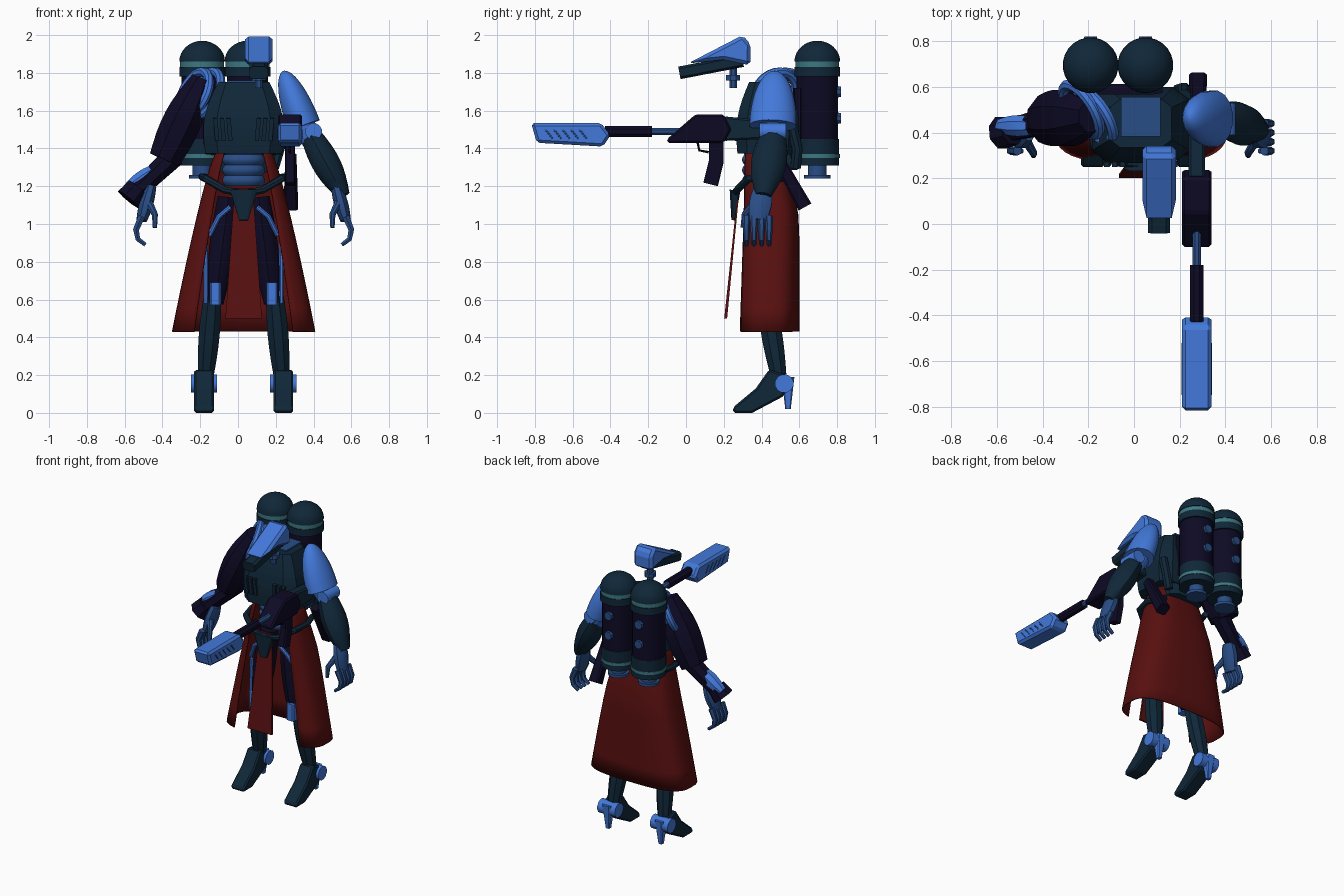
import bpy, bmesh, math
from mathutils import Vector

if "Cube" in bpy.data.objects:
    bpy.data.objects.remove(bpy.data.objects["Cube"])

CENTER = .03  # the body stands slightly to its left; parts are placed from here


def material(name, *rgb):
    mat = bpy.data.materials.new(name)
    mat.use_nodes = True
    mat.diffuse_color = (*rgb, 1)
    mat.node_tree.nodes["Principled BSDF"].inputs["Base Color"].default_value = (*rgb, 1)
    return mat


BLUE = material("bright blue", .055, .19, .7)
MID = material("muted blue", .022, .075, .24)
TEAL = material("dark teal", .005, .02, .04)
NAVY = material("dark navy", .004, .003, .018)
RED = material("dark red", .1, .005, .005)
PALE = material("pale teal", .045, .19, .22)


def shade(angle=40):
    bpy.ops.object.shade_smooth_by_angle(angle=math.radians(angle))


def finish(name, bm, mat, both=False, smooth=True):
    """Turn the bmesh into an object; both adds the opposite side."""
    bmesh.ops.recalc_face_normals(bm, faces=bm.faces)
    mesh = bpy.data.meshes.new(name)
    bm.to_mesh(mesh)
    bm.free()
    mesh.materials.append(mat)
    obj = bpy.data.objects.new(name, mesh)
    obj.location.x = CENTER
    bpy.context.collection.objects.link(obj)
    bpy.ops.object.select_all(action='DESELECT')
    obj.select_set(True)
    bpy.context.view_layer.objects.active = obj
    if smooth:
        shade()
    if both:
        obj.modifiers.new("opposite side", 'MIRROR')
    return obj


def signed_power(value, power):
    return math.copysign(abs(value) ** power, value)


def bridge(bm, rows, closed):
    for low, high in zip(rows, rows[1:]):
        count = len(low)
        for k in range(count if closed else count - 1):
            j = (k + 1) % count
            bm.faces.new((low[k], low[j], high[j], high[k]))


def tube(name, mat, *points, r, end=None, swell=0, depth=1, sides=8,
         square=1, dome=False, **options):
    """Loft along points from radius r to end, with a swollen middle or a domed tip."""
    points = [Vector(p) for p in points]
    end = r if end is None else end
    if swell or dome:
        points = [points[0].lerp(points[-1], math.sin(k * math.pi / 16)) if dome
                  else points[0].lerp(points[-1], k / 8) for k in range(9)]
    way = (points[-1] - points[0]).normalized()
    reference = Vector((0, 0, 1)) if abs(way.y) > .7 else Vector((0, 1, 0))
    bm = bmesh.new()
    rings = []
    last = len(points) - 1
    for i, point in enumerate(points):
        t = i / last
        along = (points[min(i + 1, last)] - points[max(i - 1, 0)]).normalized()
        across = along.cross(reference).normalized()
        up = across.cross(along)
        radius = r + (end - r) * t + swell * math.sin(math.pi * t)
        if dome:
            radius = r * max(math.cos(t * math.pi / 2), .05)
        ring = []
        for k in range(sides):
            angle = math.tau * (k + .5) / sides
            u = signed_power(math.cos(angle), square)
            v = signed_power(math.sin(angle), square) * depth
            ring.append(bm.verts.new(point + (across * u + up * v) * radius))
        rings.append(ring)
    bridge(bm, rings, closed=True)
    bm.faces.new(rings[0])
    bm.faces.new(rings[-1])
    return finish(name, bm, mat, **options)


def prism(name, mat, *outline, x, half, bevel=.01, **options):
    """Extrude a side outline of (y, z) points across x."""
    bm = bmesh.new()
    rings = [[bm.verts.new((side, *p)) for p in outline] for side in (x - half, x + half)]
    bridge(bm, rings, closed=True)
    for ring in rings:
        bm.faces.new(ring)
    obj = finish(name, bm, mat, smooth=False, **options)
    modifier = obj.modifiers.new("bevel", 'BEVEL')
    modifier.width, modifier.segments = bevel, 1
    return obj


# Torso
tube("chest", TEAL, (0, .43, 1.37), (0, .44, 1.75), r=.21, end=.14, swell=.04,
     depth=.78, square=.45, smooth=False)
tube("neck_plate", MID, (0, .47, 1.75), (0, .47, 1.76), r=.09, sides=4, square=.1)
for k in range(3):
    x = .07 + .035 * k
    tube("chest_rib", TEAL, (x, .27, 1.44), (x + .01, .26, 1.56), r=.012, sides=4,
         square=.2, both=True, smooth=False)
for k in range(4):
    z = 1.2 + .055 * k
    tube("abdomen_band", MID, (0, .41, z), (0, .41, z + .06), r=.1, swell=.015,
         sides=16, square=.8)
tube("lower_back", TEAL, (0, .5, 1.28), (0, .49, 1.4), r=.14, depth=.7, square=.5)
tube("back_plate", NAVY, (-.06, .59, 1.42), (-.06, .59, 1.72), r=.16, depth=.15,
     square=.4, smooth=False)

# Skirt, open at the front
bm = bmesh.new()
rows = []
for i in range(9):
    t = i / 8
    width = .135 + .245 * t ** .8
    front = .3 - .035 * t
    back = .52 + .08 * min(1, 2.5 * t)
    row = []
    for k in range(31):
        angle = .6 + (math.tau - 1.2) * k / 30
        x = width * signed_power(math.sin(angle), .65)
        y = signed_power(math.cos(angle), .65)
        row.append(bm.verts.new((x, (front + back) / 2 - (back - front) / 2 * y, 1.42 - .99 * t)))
    rows.append(row)
bridge(bm, rows, closed=False)
skirt = finish("skirt", bm, RED)
skirt.modifiers.new("thickness", 'SOLIDIFY').thickness = .008
tube("front_cloth", RED, (0, .28, 1.19), (0, .21, .5), r=.05, end=.1, depth=.08,
     sides=4, square=.1, smooth=False)

# Belt
tube("belt", TEAL, (0, .26, 1.16), (.1, .27, 1.18), (.2, .33, 1.24), (.22, .43, 1.25),
     (.17, .56, 1.24), r=.02, both=True)
tube("buckle", TEAL, (0, .26, 1.18), (0, .25, 1.02), r=.075, end=.025, depth=.4,
     square=.5, smooth=False)

# Legs
tube("thigh", NAVY, (.08, .43, 1.14), (.15, .41, .58), r=.06, end=.045, swell=.02,
     depth=1.15, sides=10, both=True)
tube("hip_strip", BLUE, (.07, .33, 1.09), (.13, .33, 1.04), (.18, .36, .94), r=.014, both=True)
tube("thigh_strip", BLUE, (.2, .4, .9), (.2, .39, .58), r=.013, both=True)
tube("knee", BLUE, (.15, .36, .69), (.15, .36, .57), r=.03, square=.4, both=True)
tube("shin", TEAL, (.165, .42, .62), (.2, .49, .2), r=.05, end=.045, swell=.012, both=True)
prism("foot", TEAL, (.44, .23), (.53, .2), (.52, .09), (.35, 0), (.25, 0), (.25, .03),
      (.37, .13), x=.21, half=.052, both=True)
tube("ankle", BLUE, (.14, .52, .155), (.28, .52, .155), r=.05, sides=12, both=True)
tube("heel", BLUE, (.21, .54, .19), (.21, .54, .02), r=.035, end=.015, square=.4, both=True)

# Hands
tube("palm", MID, (.49, .41, 1.2), (.54, .38, 1.02), r=.03, depth=1.6, swell=.01, both=True)
for k in range(4):
    y = .32 + .04 * k
    tube("finger", MID, (.54, y, 1.04), (.57, y, .97), (.56, y, .92), (.52, y, .89),
         r=.021, end=.012, sides=6, both=True)
tube("thumb", MID, (.5, .36, 1.11), (.47, .31, 1.05), (.47, .3, .98), r=.022, end=.012, both=True)

# Left arm with a rounded shoulder guard
tube("shoulder_guard", BLUE, (.32, .46, 1.52), (.21, .47, 1.81), r=.09, depth=1.4,
     dome=True, sides=16)
tube("left_upper_arm", BLUE, (.27, .46, 1.6), (.37, .46, 1.42), r=.08, end=.05, sides=12)
tube("left_elbow", BLUE, (.37, .39, 1.49), (.37, .53, 1.49), r=.045, sides=12)
tube("left_forearm", TEAL, (.36, .46, 1.46), (.53, .41, 1.15), r=.06, end=.035,
     swell=.03, depth=1.2, sides=10)

# Right arm with sleeve, cuff and shoulder hoops
tube("sleeve", NAVY, (-.22, .47, 1.77), (-.42, .46, 1.34), r=.06, end=.09, swell=.035,
     depth=1.2, smooth=False)
tube("right_forearm", NAVY, (-.37, .46, 1.36), (-.58, .41, 1.16), r=.065, end=.05)
tube("cuff", NAVY, (-.56, .41, 1.19), (-.61, .4, 1.13), r=.065, end=.075, smooth=False)
tube("forearm_panel", BLUE, (-.44, .43, 1.3), (-.62, .43, 1.18), r=.03, swell=.02)
for k in range(2):
    lean = Vector((-.8, -.5, .4)).to_track_quat('Z', 'Y').to_euler()
    bpy.ops.mesh.primitive_torus_add(
        major_radius=.125, minor_radius=.025, major_segments=24, minor_segments=8,
        location=(CENTER - .2 - .06 * k, .47 + .03 * k, 1.69), rotation=lean)
    hoop = bpy.context.object
    hoop.name = "shoulder_hoop"
    hoop.data.materials.append(BLUE)
    shade()

# Back tanks, stacked from bands
for x in (-.22, .02):
    for name, mat, radius, low, high in (
            ("tank_outlet", MID, .07, 1.24, 1.26), ("tank_neck", MID, .05, 1.25, 1.32),
            ("tank_base", TEAL, .115, 1.31, 1.45), ("tank_base_ring", PALE, .12, 1.35, 1.37),
            ("tank_body", NAVY, .11, 1.44, 1.8), ("tank_collar", TEAL, .122, 1.78, 1.83),
            ("tank_ring", PALE, .117, 1.83, 1.86)):
        tube(name, mat, (x, .695, low), (x, .695, high), r=radius, sides=24)
    tube("tank_dome", TEAL, (x, .695, 1.86), (x, .695, 1.97), r=.122, dome=True, sides=24)
    for z in (1.56, 1.7):
        tube("valve", MID, (x, .78, z), (x, .82, z), r=.035, end=.03)

# Head
prism("head_shell", BLUE, (.01, 1.85), (.3, 2), (.343, 1.95), (.34, 1.84), (.2, 1.87),
      x=.08, half=.073, bevel=.018)
tube("visor", TEAL, (.08, -.035, 1.8), (.08, .3, 1.865), r=.05, depth=.7, square=.5, smooth=False)
tube("neck_joint", MID, (.08, .25, 1.85), (.08, .25, 1.72), r=.022)
tube("neck_collar", MID, (.08, .25, 1.79), (.08, .25, 1.76), r=.04)

# Rifle
GUN = .245
prism("barrel_shroud", BLUE, (-.82, 1.535), (-.45, 1.535), (-.4, 1.47), (-.44, 1.41),
      (-.79, 1.43), x=GUN, half=.064, bevel=.015)
for k in range(5):
    y = .045 * k - .75
    prism("shroud_vent", MID, (y, 1.5), (y + .012, 1.5), (y + .05, 1.45), (y + .04, 1.45),
          x=GUN, half=.066, bevel=.001)
tube("barrel_sleeve", NAVY, (GUN, -.43, 1.49), (GUN, -.18, 1.49), r=.032)
tube("barrel", MID, (GUN, -.2, 1.49), (GUN, .05, 1.49), r=.02)
prism("rifle_body", NAVY, (-.1, 1.45), (.05, 1.58), (.2, 1.58), (.24, 1.5), (.2, 1.43),
      (-.1, 1.43), x=GUN, half=.064)
prism("receiver", TEAL, (.2, 1.57), (.4, 1.55), (.42, 1.45), (.2, 1.44), x=GUN, half=.036)
tube("rifle_grip", NAVY, (GUN, .16, 1.45), (GUN, .16, 1.33), (GUN, .13, 1.21), r=.027,
     depth=1.5, square=.3, smooth=False)
tube("trigger_guard", NAVY, (GUN, .06, 1.44), (GUN, .07, 1.39), (GUN, .12, 1.38), r=.007)

# Hip stock and hose
tube("hip_stock", NAVY, (.25, .48, 1.36), (.25, .63, 1.09), r=.03, end=.04, square=.4, smooth=False)
tube("hip_hose", TEAL, (.19, .56, 1.52), (.19, .59, 1.4), (.16, .58, 1.3), r=.03)
